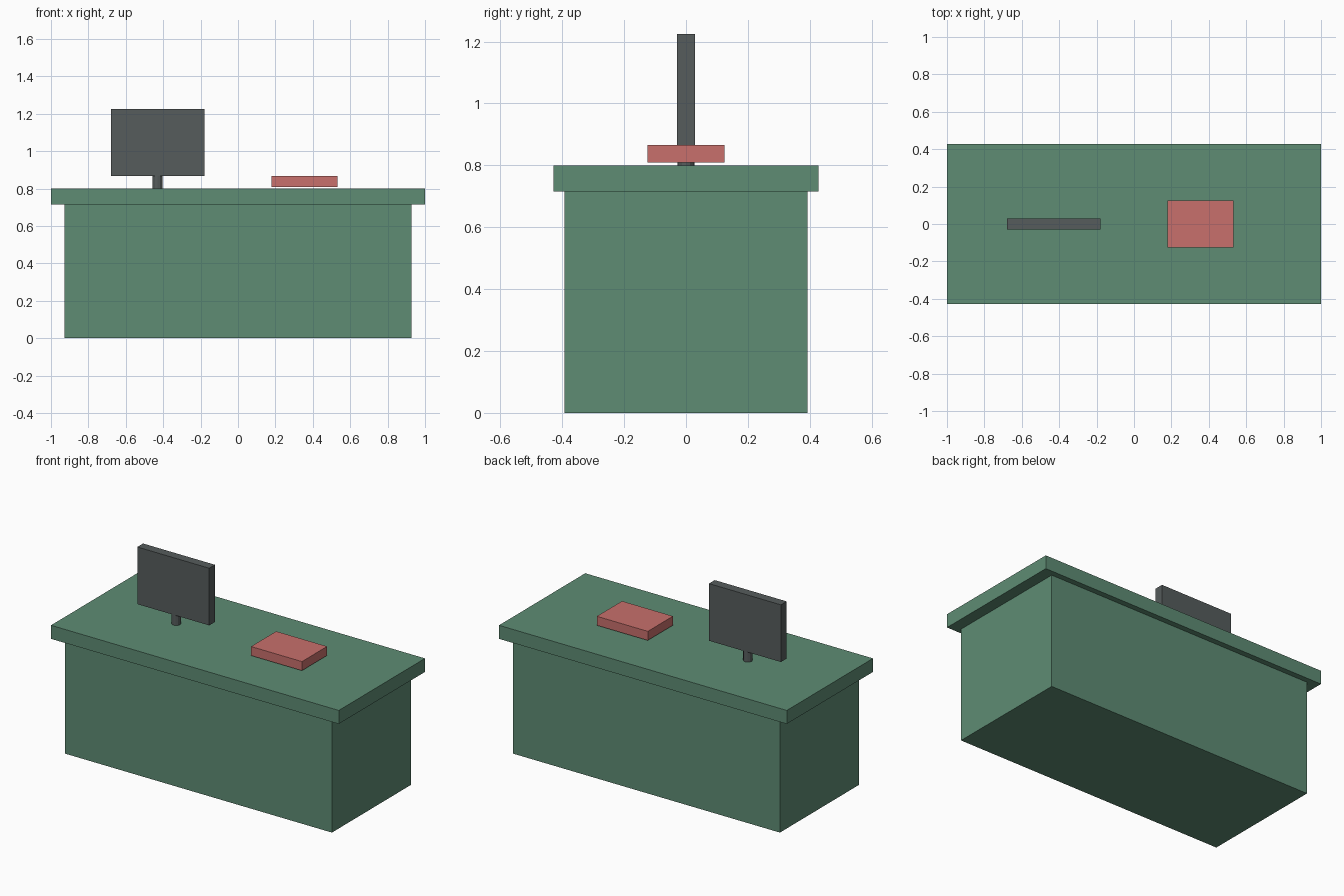
import bpy

cube = bpy.data.objects.get("Cube")
if cube:
    bpy.data.objects.remove(cube, do_unlink=True)


def material(name, rgb):
    mat = bpy.data.materials.new(name)
    mat.use_nodes = True
    colour = (*rgb, 1)
    mat.diffuse_color = colour
    for node in mat.node_tree.nodes:
        if node.type == 'BSDF_PRINCIPLED':
            node.inputs["Base Color"].default_value = colour
    return mat


def finish(name, mat):
    obj = bpy.context.object
    obj.name = name
    obj.data.name = name
    obj.data.materials.append(mat)
    return obj


def box(name, mat, x, width, depth, bottom, top):
    """Flat-sided block centred on y = 0, standing between two heights."""
    bpy.ops.mesh.primitive_cube_add(size=1, location=(x, 0, (bottom + top) / 2))
    obj = finish(name, mat)
    obj.scale = (width, depth, top - bottom)
    bpy.ops.object.transform_apply(location=False, rotation=False, scale=True)
    return obj


green = material("muted green", (0.112, 0.262, 0.174))
grey = material("dark grey", (0.093, 0.107, 0.107))
red = material("soft red", (0.578, 0.162, 0.150))

# Desk
body_top, desk_top = 0.715, 0.80
box("desk_body", green, 0, 1.856, 0.786, 0, body_top)
box("desk_top", green, 0, 2.0, 0.856, body_top, desk_top)

# Monitor on a short faceted post
monitor_x, screen_bottom = -0.43, 0.866
bpy.ops.mesh.primitive_cylinder_add(
    vertices=12, radius=0.027, depth=screen_bottom - desk_top,
    location=(monitor_x, 0, (screen_bottom + desk_top) / 2))
finish("monitor_stand", grey)
box("monitor_screen", grey, monitor_x, 0.5, 0.057, screen_bottom, 1.225)

# Book lying just above the desk top
box("book", red, 0.355, 0.354, 0.25, 0.809, 0.866)
